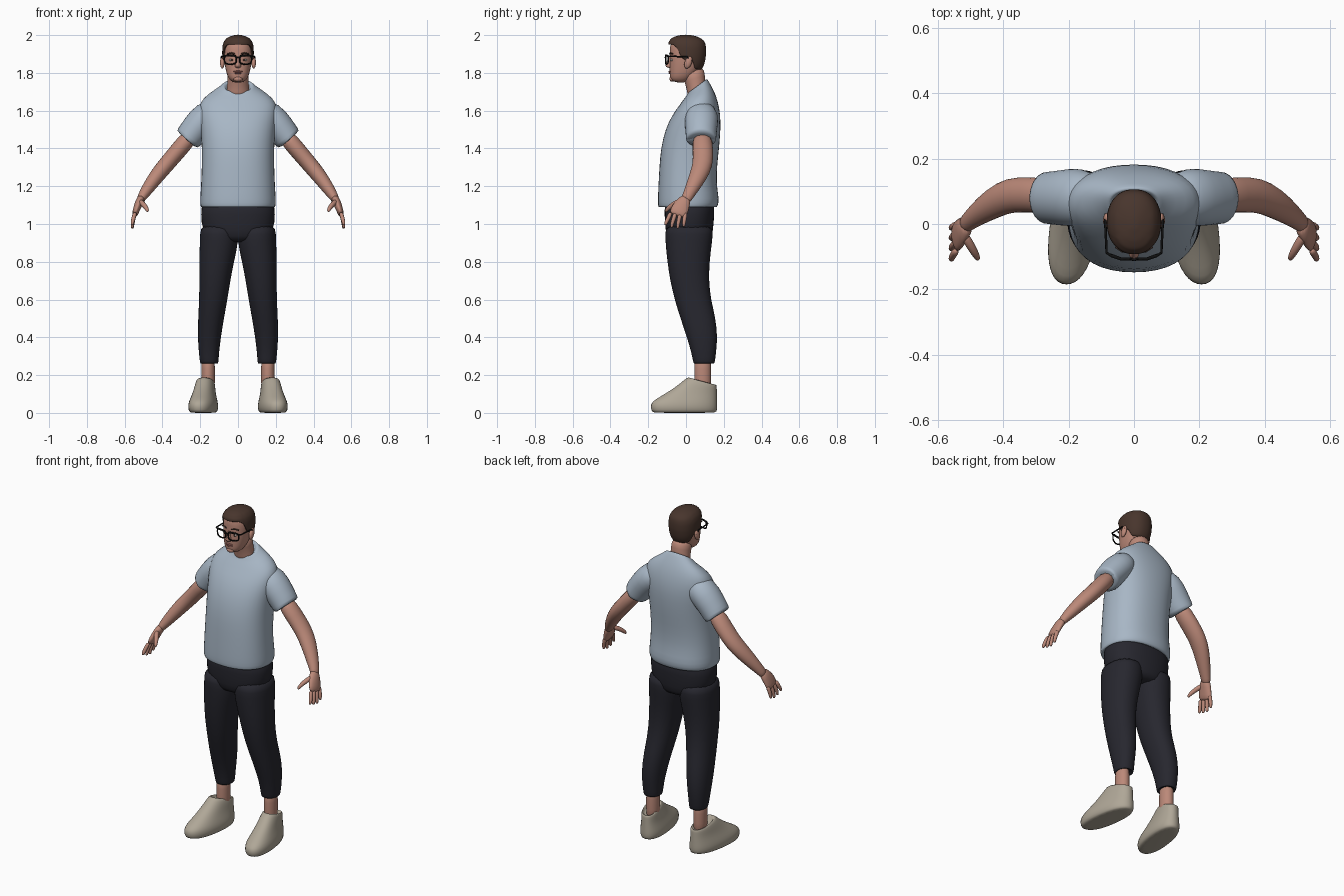
import bpy, bmesh, math
from mathutils import Vector

if "Cube" in bpy.data.objects:
    bpy.data.objects.remove(bpy.data.objects["Cube"])


def material(name, *rgb):
    m = bpy.data.materials.new(name)
    m.use_nodes = True
    m.diffuse_color = (*rgb, 1)
    m.node_tree.nodes["Principled BSDF"].inputs["Base Color"].default_value = (*rgb, 1)
    return m


skin = material("skin", .5, .25, .19)
shirt_blue = material("shirt blue", .39, .47, .56)
navy = material("dark navy", .02, .02, .028)
beige = material("shoe beige", .43, .385, .31)
brown = material("hair brown", .065, .036, .026)
black = material("frame black", .005, .005, .005)
lip = material("lip", .36, .14, .12)
white = material("eye white", .6, .55, .52)

N = 20


def finish(obj, mat, mirror=False, subdiv=0):
    obj.data.materials.append(mat)
    if mirror:
        obj.modifiers.new("mirror", "MIRROR").use_clip = False
    if subdiv:
        sub = obj.modifiers.new("smooth", "SUBSURF")
        sub.levels = sub.render_levels = subdiv
    return obj


def loft(name, rings, mat, mirror=False, subdiv=1, cap_start=True, cap_end=True):
    """Skin a stack of closed rings."""
    bm = bmesh.new()
    loops = [[bm.verts.new(p) for p in ring] for ring in rings]
    for a, b in zip(loops, loops[1:]):
        for i in range(len(a)):
            j = (i + 1) % len(a)
            bm.faces.new((a[i], a[j], b[j], b[i]))
    if cap_start:
        bm.faces.new(loops[0][::-1])
    if cap_end:
        bm.faces.new(loops[-1])
    bmesh.ops.recalc_face_normals(bm, faces=bm.faces)
    for f in bm.faces:
        f.smooth = True
    me = bpy.data.meshes.new(name)
    bm.to_mesh(me)
    bm.free()
    obj = bpy.data.objects.new(name, me)
    bpy.context.collection.objects.link(obj)
    return finish(obj, mat, mirror, subdiv)


def unit(i, p=2.0, n=N):
    """Point on a unit superellipse."""
    a = 2 * math.pi * i / n
    c, s = math.cos(a), math.sin(a)
    return (math.copysign(abs(c) ** (2 / p), c), math.copysign(abs(s) ** (2 / p), s))


def level(z, x0, x1, y0, y1, tilt=0, p=2.3, shear=0):
    """Level ring given by its extents; tilt raises the back."""
    pts = []
    for i in range(N):
        c, s = unit(i, p)
        dy = s * (y1 - y0) / 2
        y = (y0 + y1) / 2 + dy
        pts.append(Vector(((x0 + x1) / 2 + c * (x1 - x0) / 2 - shear * (y - .1), y, z + tilt * dy)))
    return pts


def tube(name, path, mat, mirror=True, n=12, subdiv=1):
    """Limb along x, y, z, depth radius, thickness radius."""
    pts = [Vector(q[:3]) for q in path]
    rings = []
    for k, q in enumerate(path):
        t = (pts[min(k + 1, len(pts) - 1)] - pts[max(k - 1, 0)]).normalized()
        u = (Vector((0, 1, 0)) - t * t.y).normalized()
        v = t.cross(u)
        rings.append([pts[k] + u * unit(i, 2, n)[0] * q[3] + v * unit(i, 2, n)[1] * q[4]
                      for i in range(n)])
    return loft(name, rings, mat, mirror, subdiv)


def ball(name, loc, scale, mat, mirror=False, tilt=0):
    bm = bmesh.new()
    bmesh.ops.create_uvsphere(bm, u_segments=16, v_segments=10, radius=1)
    for v in bm.verts:
        v.co = Vector((v.co.x * scale[0], v.co.y * scale[1], v.co.z * scale[2]))
        v.co.y += v.co.z * tilt
        v.co += Vector(loc)
    for f in bm.faces:
        f.smooth = True
    me = bpy.data.meshes.new(name)
    bm.to_mesh(me)
    bm.free()
    obj = bpy.data.objects.new(name, me)
    bpy.context.collection.objects.link(obj)
    return finish(obj, mat, mirror)


def wire(name, pts, radius, mat, cyclic=False, mirror=False):
    cu = bpy.data.curves.new(name, "CURVE")
    cu.dimensions = "3D"
    cu.bevel_depth, cu.bevel_resolution = radius, 2
    sp = cu.splines.new("POLY")
    sp.points.add(len(pts) - 1)
    for q, p in zip(sp.points, pts):
        q.co = (*p, 1)
    sp.use_cyclic_u = cyclic
    obj = bpy.data.objects.new(name, cu)
    bpy.context.collection.objects.link(obj)
    return finish(obj, mat, mirror)


# Shirt body with a tilted neckline
shirt = [(1.1, .18, -.12, .15, 0), (1.085, .195, -.145, .16, 0), (1.095, .202, -.15, .17, 0),
         (1.13, .203, -.151, .178, 0), (1.2, .198, -.148, .164, 0), (1.3, .194, -.143, .165, 0),
         (1.4, .193, -.135, .177, 0), (1.5, .2, -.112, .185, 0), (1.58, .21, -.073, .184, 0),
         (1.64, .208, -.035, .17, .1), (1.685, .165, -.01, .15, .25), (1.72, .095, .008, .122, .6),
         (1.735, .08, .012, .11, .75), (1.73, .068, .022, .1, .75), (1.7, .06, .025, .095, .6)]
loft("shirt", [level(z, -w, w, a, b, t) for z, w, a, b, t in shirt], shirt_blue)

tube("sleeves", [(.1, .085, 1.61, .06, .06), (.165, .082, 1.575, .095, .085),
                 (.225, .08, 1.505, .086, .08), (.262, .08, 1.455, .082, .075),
                 (.272, .08, 1.443, .081, .074), (.27, .08, 1.446, .07, .064),
                 (.25, .08, 1.47, .06, .055)], shirt_blue, n=16)

# Bare arms, palms, fingers and thumbs
tube("arms", [(.24, .085, 1.48, .055, .05), (.32, .09, 1.385, .057, .046),
              (.38, .09, 1.315, .056, .045), (.43, .065, 1.255, .05, .042),
              (.48, .03, 1.185, .037, .034), (.51, .005, 1.14, .029, .025),
              (.52, -.005, 1.12, .028, .02)], skin)
tube("palms", [(.508, .005, 1.145, .027, .024), (.526, -.018, 1.11, .042, .022),
               (.54, -.036, 1.07, .05, .019), (.549, -.046, 1.04, .047, .014)], skin)
for i, tip in enumerate((.993, .98, .975, .985)):
    y0, y1 = -.083 + .026 * i, -.108 + .032 * i
    tube(f"finger_{i + 1}", [(.543, y0 + .004, 1.065, .013, .013), (.555, (y0 + y1) / 2, 1.025, .012, .012),
                             (.56, y1, tip + .012, .01, .01), (.559, y1, tip, .007, .007)], skin, n=8)
tube("thumbs", [(.525, -.025, 1.125, .016, .016), (.5, -.068, 1.105, .015, .015),
                (.482, -.098, 1.08, .012, .012), (.477, -.11, 1.064, .007, .007)], skin, n=8)

# Trousers: hips and two tapered legs
hips = [(.9, .1, -.08, .12), (.93, .17, -.105, .14), (1.0, .2, -.113, .148), (1.1, .197, -.118, .155),
        (1.12, .18, -.1, .14)]
loft("trouser_hips", [level(z, -w, w, a, b) for z, w, a, b in hips], navy)
legs = [(.275, .12, .185, .055, .135), (.258, .107, .197, .043, .148), (.265, .103, .202, .038, .153),
        (.32, .1, .208, .028, .16), (.4, .09, .214, .004, .168), (.5, .074, .212, -.03, .158),
        (.6, .055, .206, -.062, .133), (.7, .04, .206, -.085, .122), (.8, .02, .206, -.1, .126),
        (.88, .002, .204, -.108, .136), (.95, -.004, .202, -.113, .145), (1.0, .01, .196, -.108, .14)]
loft("trouser_legs", [level(*q, p=2.2) for q in legs], navy, True)

# Ankles and shoes, toes turned outwards
loft("ankles", [level(z, .122, .194, .043, .133, p=2) for z in (.1, .18, .23, .3)], skin, True)
shoe = [(0, .058, -.165, .15, 0), (.004, .07, -.183, .164, 0), (.03, .077, -.189, .168, 0),
        (.058, .073, -.186, .167, 0), (.085, .064, -.14, .166, 0), (.115, .056, -.08, .165, -.05),
        (.145, .052, -.03, .164, -.12), (.17, .046, .008, .163, -.28), (.168, .038, .022, .152, -.28),
        (.14, .035, .03, .145, -.2)]
loft("shoes", [level(z, .17 - w, .17 + w, a, b, t, 2.3, .13) for z, w, a, b, t in shoe], beige, True)

# Neck and head
loft("neck", [level(z, -w, w, a, b, .3, 2) for z, w, a, b in
              ((1.66, .07, .01, .11), (1.72, .058, .006, .106), (1.77, .056, -.008, .1),
               (1.82, .058, -.03, .095))], skin)
skull = [(1.75, .022, -.07, -.025), (1.76, .042, -.083, .01), (1.785, .058, -.086, .045),
         (1.82, .067, -.088, .075), (1.86, .074, -.088, .09), (1.9, .077, -.086, .096),
         (1.94, .076, -.087, .094), (1.97, .06, -.075, .08), (1.988, .03, -.035, .045)]
loft("head", [level(z, -w, w, a, b, -.15 if z < 1.77 else 0) for z, w, a, b in skull], skin)


def mix(keys, x):
    """Linear lookup in rows that start with a rising key."""
    for a, b in zip(keys, keys[1:]):
        if x <= b[0]:
            t = max(0, (x - a[0]) / (b[0] - a[0]))
            return [p + (q - p) * t for p, q in zip(a[1:], b[1:])]
    return keys[-1][1:]


# Cropped hair: a shell whose lower edge follows the hairline
shell = [(1.8, .063, -.085, .072), (1.83, .074, -.088, .092), (1.86, .081, -.09, .101),
         (1.9, .084, -.092, .107), (1.94, .083, -.094, .106), (1.965, .076, -.092, .1),
         (1.985, .06, -.076, .08), (1.996, .036, -.05, .05), (2.002, .01, -.015, .015)]
hairline = [(-1, 1.815), (-.55, 1.82), (-.3, 1.865), (.05, 1.868), (.3, 1.875), (.5, 1.93), (.75, 1.95),
            (1, 1.948)]
n, steps = 48, 12
rings = []
for k in range(steps + 1):
    ring = []
    for i in range(n):
        c, s = unit(i, 2.2, n)
        low = mix(hairline, -math.sin(2 * math.pi * i / n))[0]
        z = low + (2.002 - low) * (1 - (1 - k / steps) ** 1.5)
        w, a, b = mix(shell, z)
        ring.append(Vector((c * w, (a + b) / 2 + s * (b - a) / 2, z)))
    if k == 0:
        rings.append([Vector((p.x * .9, p.y * .9, p.z + .002)) for p in ring])
    rings.append(ring)
loft("hair", rings, brown, cap_start=False)

# Face features
ball("ears", (.083, .012, 1.855), (.012, .02, .032), skin, True, .25)
loft("nose", [level(z, -w, w, a, -.07, p=2) for z, w, a in
              ((1.826, .01, -.092), (1.831, .017, -.106), (1.842, .015, -.112), (1.862, .009, -.1),
               (1.89, .008, -.09))], skin)
ball("upper_lip", (0, -.084, 1.807), (.024, .009, .005), lip)
ball("lower_lip", (0, -.083, 1.799), (.02, .009, .006), lip)
ball("chin", (0, -.072, 1.768), (.024, .016, .015), skin)
ball("eyes", (.033, -.074, 1.868), (.014, .01, .007), white, True)
ball("irises", (.033, -.082, 1.868), (.006, .004, .006), brown, True)
wire("eyebrows", [(.016, -.086, 1.9), (.036, -.083, 1.906), (.056, -.07, 1.9)], .004, brown, mirror=True)

# Glasses: rims, bridge and temple arms
rim = [(.04 + .032 * c, -.106 + .012 * max(0, c), 1.87 + .024 * s)
       for c, s in (unit(i, 2.8, 24) for i in range(24))]
wire("glasses_rims", rim, .004, black, True, True)
wire("glasses_brow_bars", [(.012, -.107, 1.89), (.04, -.107, 1.893), (.07, -.097, 1.89)], .005, black,
     mirror=True)
wire("glasses_bridge", [(-.012, -.107, 1.878), (0, -.11, 1.882), (.012, -.107, 1.878)], .004, black)
wire("glasses_arms", [(.07, -.097, 1.888), (.084, -.088, 1.888), (.088, .005, 1.885), (.087, .03, 1.865)],
     .004, black, mirror=True)
